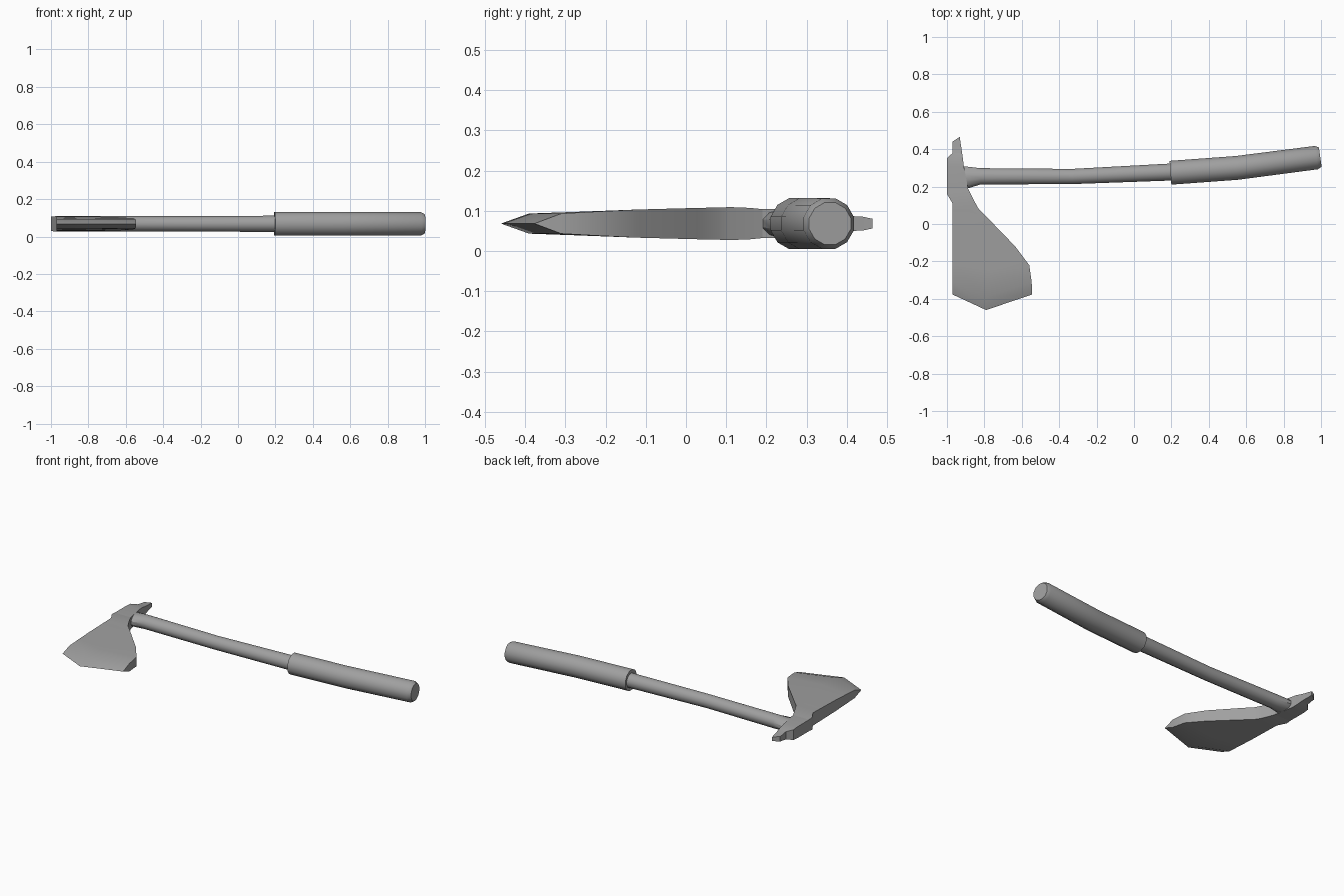
import bpy
import math
from mathutils import Vector

cube = bpy.data.objects.get("Cube")
if cube:
    bpy.data.objects.remove(cube, do_unlink=True)

MID = 0.068   # height of the tool's centre plane
SIDES = 12

grey = bpy.data.materials.new("plain grey")
grey.use_nodes = True
colour = (0.35, 0.35, 0.35, 1)
grey.diffuse_color = colour
grey.node_tree.nodes["Principled BSDF"].inputs["Base Color"].default_value = colour


def loft(name, rings):
    """Skin closed rings of equal size and cap both ends."""
    n = len(rings[0])
    verts = [v for ring in rings for v in ring]
    faces = [list(range(n))[::-1], list(range(len(verts) - n, len(verts)))]
    for r in range(len(rings) - 1):
        for i in range(n):
            a, b = r * n + i, r * n + (i + 1) % n
            faces.append([a, b, b + n, a + n])
    mesh = bpy.data.meshes.new(name)
    mesh.from_pydata(verts, [], faces)
    obj = bpy.data.objects.new(name, mesh)
    bpy.context.collection.objects.link(obj)
    mesh.materials.append(grey)
    bpy.ops.object.select_all(action='DESELECT')
    obj.select_set(True)
    bpy.context.view_layer.objects.active = obj
    bpy.ops.object.mode_set(mode='EDIT')
    bpy.ops.mesh.select_all(action='SELECT')
    bpy.ops.mesh.remove_doubles(threshold=0.0005)
    bpy.ops.mesh.normals_make_consistent(inside=False)
    bpy.ops.object.mode_set(mode='OBJECT')
    bpy.ops.object.shade_smooth_by_angle(angle=math.radians(35))
    return obj


def tube(name, path):
    """Bent bar from (x, y, half width, half height) stations."""
    rings = []
    for k, (x, y, w, h) in enumerate(path):
        p, q = path[max(k - 1, 0)], path[min(k + 1, len(path) - 1)]
        along = Vector((q[0] - p[0], q[1] - p[1], 0)).normalized()
        side = Vector((-along.y, along.x, 0))
        angles = [2 * math.pi * (i + 0.5) / SIDES for i in range(SIDES)]
        rings.append([Vector((x, y, MID)) + side * w * math.cos(a)
                      + Vector((0, 0, h * math.sin(a))) for a in angles])
    return loft(name, rings)


def plate(name, sections):
    """Flat body from (left x, right x, y, point drop, half thickness)."""
    rings = []
    for left, right, y, drop, half in sections:
        row = [(left, y), ((left + right) / 2 - drop * 0.4, y - drop), (right, y)]
        rings.append([(x, v, MID + half) for x, v in row]
                     + [(x, v, MID - half) for x, v in reversed(row)])
    return loft(name, rings)


# Slim shaft, flaring into the head
tube("shaft", [(-0.95, 0.247, 0.064, 0.036), (-0.9, 0.248, 0.062, 0.037),
               (-0.82, 0.255, 0.045, 0.043), (-0.33, 0.254, 0.042, 0.042),
               (0.2, 0.278, 0.047, 0.045), (0.3, 0.284, 0.047, 0.045)])

# Thicker grip with a chamfered butt
tube("grip", [(0.195, 0.274, 0.066, 0.066), (0.55, 0.3, 0.066, 0.066),
              (0.975, 0.355, 0.065, 0.065), (0.996, 0.358, 0.054, 0.054)])

# Axe blade, widening towards a pointed cutting edge
plate("blade", [(-1.0, -0.887, 0.19, 0, 0.036), (-1.0, -0.873, 0.16, 0, 0.039),
                (-0.97, -0.847, 0.11, 0, 0.041), (-0.97, -0.83, 0.08, 0, 0.04),
                (-0.97, -0.78, 0.03, 0, 0.039), (-0.97, -0.635, -0.12, 0, 0.035),
                (-0.97, -0.56, -0.22, 0.03, 0.03),
                (-0.97, -0.547, -0.31, 0.08, 0.025),
                (-0.97, -0.545, -0.377, 0.083, 0)])

# Head socket and the small spike behind it
plate("head", [(-1.0, -0.887, 0.19, 0, 0.036), (-1.0, -0.91, 0.31, 0, 0.036),
               (-1.0, -0.915, 0.35, 0, 0.032), (-0.97, -0.919, 0.38, 0, 0.025)])
plate("back_spike", [(-0.97, -0.919, 0.38, 0, 0.025),
                     (-0.97, -0.925, 0.42, 0, 0.018),
                     (-0.97, -0.928, 0.44, 0, 0.017),
                     (-0.935, -0.931, 0.464, 0, 0.012)])
